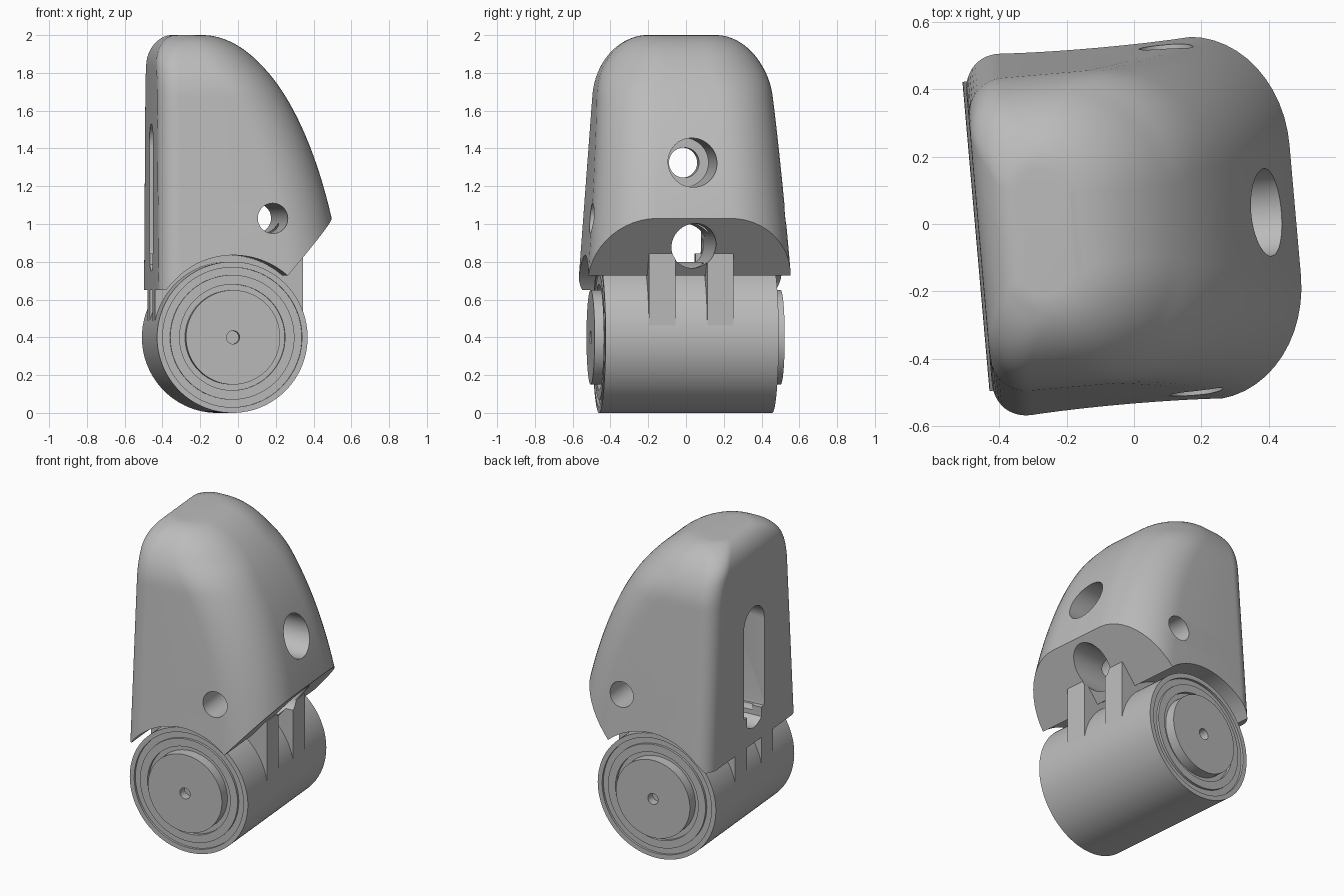
import bpy, bmesh, math
from mathutils import Matrix, Vector

cube = bpy.data.objects.get("Cube")
if cube:
    bpy.data.objects.remove(cube)

grey = bpy.data.materials.new("plain_grey")
grey.use_nodes = True
COLOR = (0.5, 0.5, 0.5, 1)
grey.diffuse_color = COLOR
grey.node_tree.nodes["Principled BSDF"].inputs["Base Color"].default_value = COLOR

TURN = Matrix.Rotation(math.radians(5), 4, 'Z')   # whole model is turned slightly
AXLE_X, AXLE_Z, BARREL_R = -0.07, 0.40, 0.40
BACK, TOP = -0.461, 2.0


def make(name, bm):
    bmesh.ops.recalc_face_normals(bm, faces=bm.faces)
    mesh = bpy.data.meshes.new(name)
    bm.to_mesh(mesh)
    bm.free()
    mesh.materials.append(grey)
    obj = bpy.data.objects.new(name, mesh)
    bpy.context.collection.objects.link(obj)
    return obj


def loft(name, rings, closed=False):
    """Skin a list of equal-length rings, capping the ends unless closed."""
    bm = bmesh.new()
    rows = [[bm.verts.new(p) for p in ring] for ring in rings]
    n = len(rows[0])
    pairs = list(zip(rows, rows[1:])) + ([(rows[-1], rows[0])] if closed else [])
    for a, b in pairs:
        for i in range(n):
            j = (i + 1) % n
            bm.faces.new((a[i], a[j], b[j], b[i]))
    if not closed:
        bm.faces.new(rows[0])
        bm.faces.new(rows[-1])
    return make(name, bm)


def prism_y(name, outline, y0, y1):
    return loft(name, [[(x, y, z) for x, z in outline] for y in (y0, y1)])


def prism_x(name, outline, x0, x1):
    return loft(name, [[(x, y, z) for y, z in outline] for x in (x0, x1)])


def circle(cu, cz, r, n=64):
    return [(cu + r * math.cos(math.tau * i / n), cz + r * math.sin(math.tau * i / n))
            for i in range(n)]


def cut(target, cutter, keep=False):
    mod = target.modifiers.new("cut", 'BOOLEAN')
    mod.operation = 'DIFFERENCE'
    mod.solver = 'EXACT'
    mod.object = cutter
    bpy.context.view_layer.objects.active = target
    bpy.ops.object.modifier_apply(modifier=mod.name)
    if not keep:
        bpy.data.objects.remove(cutter)


def finish(obj):
    obj.data.transform(TURN)
    bpy.ops.object.select_all(action='DESELECT')
    obj.select_set(True)
    bpy.context.view_layer.objects.active = obj
    bpy.ops.object.shade_smooth_by_angle(angle=math.radians(30))


# Rounded shell: horizontal sections that taper and round over at the top
def ease(z, start):
    t = max(0.0, min(1.0, (z - start) / (TOP - start)))
    return 1 - math.sqrt(1 - t * t)


def section(z):
    front = -0.2 + 0.766 * math.sqrt(max(0, 1 - ((z - 0.2) / 1.8) ** 2))
    front = max(front, -0.18)
    back = BACK + 0.12 * ease(z, 1.84)
    side = 0.54 - 0.075 * (z - 0.7) - 0.26 * ease(z, 1.68)
    depth = front - back
    rf = min(0.32, depth * 0.55, side * 0.9)
    rb = min(0.11, depth * 0.4)
    ring = []
    corners = ((front - rf, side - rf, rf, 0), (back + rb, side - rb, rb, 90),
               (back + rb, rb - side, rb, 180), (front - rf, rf - side, rf, 270))
    for cx, cy, r, start in corners:
        for k in range(13):
            a = math.radians(start + 7.5 * k)
            ring.append((cx + r * math.cos(a), cy + r * math.sin(a), z))
    return ring


heights = [0.65 + 1.35 * math.sin(math.pi / 2 * i / 48) for i in range(49)]
shell = loft("shell", [section(z) for z in heights])

# Sloped lower front and round clearance for the barrel
cut(shell, prism_y("slope_cutter", [(0.74, 1.33), (-0.04, 0.43), (0.74, 0.43)], -1, 1))
cut(shell, prism_y("clearance_cutter", circle(AXLE_X, AXLE_Z, 0.435, 128), -1, 1))

# Cross hole, stepped front hole and round-ended slot in the back
cut(shell, prism_y("cross_hole_cutter", circle(0.14, 1.03, 0.08), -1, 1))
cut(shell, prism_x("front_hole_cutter", circle(0, 1.325, 0.13), -0.12, 1))
cut(shell, prism_x("inner_hole_cutter", circle(0, 1.325, 0.08), -0.4, 0))
slot = [(u, z + (0.39 if z > 1 else -0.125)) for u, z in circle(0, 1.01, 0.12)]
slot = [(0.12 * math.cos(a), (1.41 if a < math.pi else 0.87) + 0.12 * math.sin(a))
        for a in [math.tau * (i + 0.5) / 48 for i in range(48)]]
cut(shell, prism_x("slot_cutter", slot, -0.7, -0.24))
hole = prism_x("lower_hole_cutter", circle(0.01, 0.885, 0.118), -0.4, 1)
hole.hide_render = True
cut(shell, hole, keep=True)

# Pair of lugs joining the barrel to the shell
for name, sign in (("left_lug", 1), ("right_lug", -1)):
    outline = [(BACK, 0.42), (0.325, 0.42), (0.325, 0.845), (BACK, 0.845)]
    lug = prism_y(name, outline, sign * 0.085, sign * 0.225)
    cut(lug, hole, keep=True)
    finish(lug)
bpy.data.objects.remove(hole)
finish(shell)

# Barrel turned on the cross axis, with ringed ends and raised hubs
half = [(0.035, 0.45), (0.035, 0.505), (0.25, 0.505), (0.25, 0.44), (0.28, 0.44),
        (0.28, 0.46), (0.33, 0.46), (0.33, 0.445), (0.37, 0.445), (0.37, 0.46),
        (BARREL_R, 0.46)]
profile = half + [(r, -y) for r, y in reversed(half)]
rings = [[(x, y + 0.004, z) for x, z in circle(AXLE_X, AXLE_Z, r, 128)] for r, y in profile]
finish(loft("barrel", rings))
